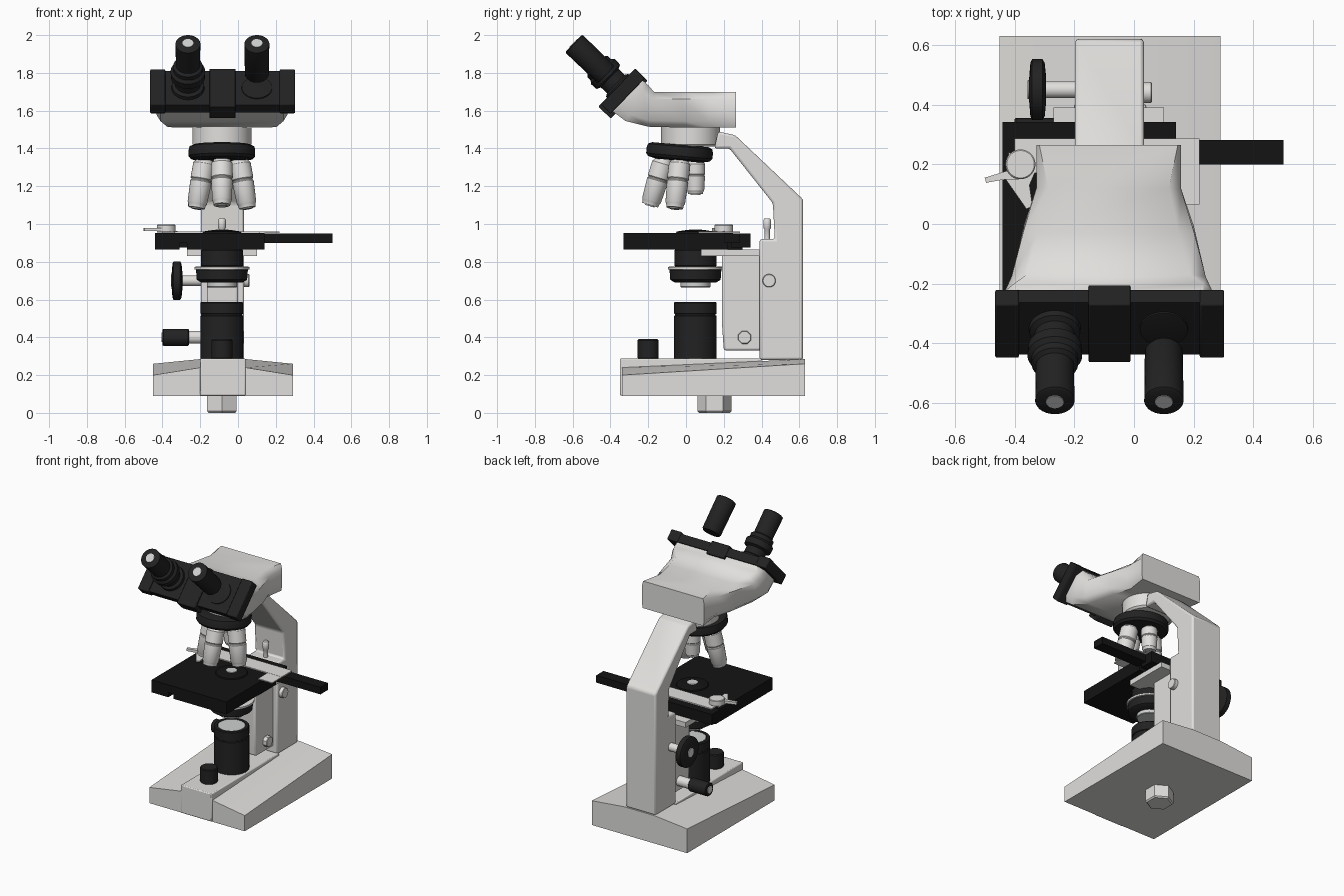
import bpy, math
from mathutils import Vector, Matrix

if "Cube" in bpy.data.objects:
    bpy.data.objects.remove(bpy.data.objects["Cube"])

CX = -0.085          # optical axis in x
CY = 0.05            # optical axis in y
UP, LEFT, RIGHT = (0, 0, 1), (1, 0, 0), (-1, 0, 0)


def material(name, r, g, b):
    m = bpy.data.materials.new(name)
    m.use_nodes = True
    m.diffuse_color = (r, g, b, 1)
    m.node_tree.nodes["Principled BSDF"].inputs["Base Color"].default_value = (r, g, b, 1)
    return m


WHITE = material("enamel_white", 0.75, 0.74, 0.72)
BLACK = material("rubber_black", 0.016, 0.016, 0.016)
DARK = material("stage_black", 0.007, 0.007, 0.007)
GLASS = material("lens_grey", 0.62, 0.63, 0.63)


def loft(name, rings, mat, matrix=None, bevel=0, angle=35):
    """Skin equal-length closed rings and cap both ends."""
    n = len(rings[0])
    verts = [tuple(p) for r in rings for p in r]
    faces = [(k * n + i, k * n + (i + 1) % n, (k + 1) * n + (i + 1) % n, (k + 1) * n + i)
             for k in range(len(rings) - 1) for i in range(n)]
    last = (len(rings) - 1) * n
    faces += [tuple(reversed(range(n))), tuple(range(last, last + n))]
    me = bpy.data.meshes.new(name)
    me.from_pydata(verts, [], faces)
    me.materials.append(mat)
    me.shade_smooth()
    me.set_sharp_from_angle(angle=math.radians(angle))
    ob = bpy.data.objects.new(name, me)
    bpy.context.scene.collection.objects.link(ob)
    if matrix:
        ob.matrix_world = matrix
    if bevel:
        b = ob.modifiers.new("bevel", 'BEVEL')
        b.width, b.segments, b.limit_method = bevel, 2, 'ANGLE'


def box(name, x, y, z, mat, matrix=None, bevel=0):
    rings = [[(x[0], y[0], h), (x[1], y[0], h), (x[1], y[1], h), (x[0], y[1], h)] for h in z]
    loft(name, rings, mat, matrix, bevel)


def lathe(name, profile, pos, axis, mat, sides=32):
    """Turn (radius, height) points about an axis through pos."""
    turn = math.tau / sides
    rings = [[(r * math.cos(turn * (i + .5)), r * math.sin(turn * (i + .5)), h)
              for i in range(sides)] for r, h in profile]
    mx = Matrix.Translation(pos) @ Vector(axis).to_track_quat('Z', 'Y').to_matrix().to_4x4()
    loft(name, rings, mat, mx)


def rod(name, r, length, pos, axis, mat, sides=32):
    c = min(r, length) * 0.1
    lathe(name, [(r - c, 0), (r, c), (r, length - c), (r - c, length)], pos, axis, mat, sides)


def side_profile(name, pts, x, mat, bevel):
    loft(name, [[(h, y, z) for y, z in pts] for h in x], mat, None, bevel)


# base: sloping wings around a raised spine, on a hexagonal foot
def base_ring(y, inner, outer):
    return [(-.45, y, .09), (.29, y, .09), (.29, y, outer), (.04, y, inner),
            (-.2, y, inner), (-.45, y, outer)]


loft("base", [base_ring(.63, .285, .26), base_ring(-.34, .24, .2)], WHITE)
box("base_spine", (-.2, .04), (-.35, .4), (.092, .288), WHITE, bevel=.006)
rod("foot", .09, .1, (CX, .15, 0), UP, WHITE, 6)

# arm
side_profile("arm", [(.39, .28), (.62, .28), (.62, 1.13), (.26, 1.47), (.17, 1.49),
                     (.15, 1.4), (.23, 1.4), (.46, 1.11), (.47, .92), (.39, .92)],
             (-.197, .033), WHITE, .012)
lathe("arm_pin", [(.014, 0), (.014, .05), (.021, .06), (.021, .1), (.015, .11)],
      (CX, .43, .92), UP, WHITE, 16)

# stage carrier and bracket
side_profile("stage_carrier", [(.2, .33), (.4, .33), (.4, .86), (.19, .86), (.19, .48)],
             (-.165, 0), WHITE, .012)
box("stage_bracket", (-.27, .1), (.08, .39), (.83, .866), WHITE)

# focus controls
rod("focus_shaft", .028, .13, (-.18, .45, .7), RIGHT, WHITE)
lathe("focus_knob", [(.05, 0), (.09, .004), (.103, .012), (.103, .046), (.09, .052), (.04, .056)],
      (-.295, .45, .7), RIGHT, BLACK)
rod("focus_knob_cap", .032, .008, (-.348, .45, .7), RIGHT, WHITE)
rod("focus_shaft_end", .035, .035, (.025, .44, .7), LEFT, WHITE)
rod("carrier_shaft", .034, .12, (-.15, .31, .4), RIGHT, WHITE)
rod("carrier_knob", .045, .14, (-.26, .31, .4), RIGHT, BLACK)
rod("carrier_knob_cap", .025, .006, (-.398, .31, .4), RIGHT, WHITE)
rod("carrier_nut", .037, .035, (-.005, .31, .4), LEFT, WHITE, 8)

# stage
box("stage_top", (-.44, .14), (-.33, .25), (.9, .953), DARK)
box("stage_underside", (-.27, .14), (-.33, .22), (.866, .9), DARK)
box("stage_side_rim", (-.44, -.31), (-.33, .3), (.866, .9), DARK)
box("stage_rear_rail", (-.44, .14), (.24, .342), (.875, .95), DARK)
lathe("stage_disc", [(.105, 0), (.1, .01), (.05, .018)], (CX, CY, .95), UP, DARK)
rod("stage_lens", .035, .006, (CX, CY, .966), UP, GLASS)

# slide holder
box("slide_plate", (-.4, .22), (.17, .287), (.952, .96), WHITE)
box("slide_plate_arm", (.11, .22), (.065, .18), (.952, .959), WHITE)
box("slide_rail", (.14, .5), (.2, .282), (.9, .95), DARK)
clip = [(-.43, .15), (-.36, .05), (-.34, .06), (-.35, .13), (-.32, .2), (-.42, .24)]
loft("slide_clip", [[(x, y, z) for x, y in clip] for z in (.955, .963)], WHITE)
rod("clip_screw", .05, .04, (-.38, .2, .957), UP, WHITE)
lever = [(-.38, .15), (-.42, .18), (-.5, .155), (-.495, .138), (-.44, .148)]
loft("clip_lever", [[(x, y, z) for x, y in lever] for z in (.962, .98)], WHITE)

# condenser under the stage
rod("condenser_body", .112, .1, (CX, CY, .77), UP, BLACK)
lathe("condenser_ring", [(.13, 0), (.146, .005), (.146, .018), (.13, .02)],
      (CX, CY, .755), UP, WHITE)
lathe("condenser_iris", [(.11, 0), (.134, .015), (.138, .068)], (CX, CY, .69), UP, BLACK)
rod("condenser_lens", .08, .03, (CX, CY, .665), UP, GLASS)

# lamp housing and dimmer
lathe("lamp_housing", [(.113, 0), (.113, .225), (.108, .228), (.108, .235), (.113, .238),
                       (.113, .295), (.108, .3), (.092, .3), (.088, .29)],
      (CX, CY, .288), UP, BLACK)
rod("lamp_lens", .088, .01, (CX, CY, .576), UP, GLASS)
rod("dimmer_knob", .056, .105, (CX, -.2, .285), UP, BLACK)

# nosepiece
rod("nosepiece_mount", .157, .12, (CX, .025, 1.41), UP, WHITE)
lathe("nosepiece_ring", [(.15, 0), (.172, .01), (.177, .03), (.177, .06), (.165, .075), (.12, .085)],
      (CX, -.03, 1.42), (0, -.09, -1), BLACK)


# objectives: three long ones fanned out, one short one on the axis
def objective(name, top, bottom, size=1):
    top, bottom = Vector(top), Vector(bottom)
    k = (bottom - top).length
    prof = [(.04, 0), (.045, .06), (.057, .12), (.058, .42), (.053, .44), (.053, .46),
            (.057, .48), (.052, .9), (.048, .92), (.044, 1)]
    lathe(name, [(r * size, h * k) for r, h in prof], top, bottom - top, WHITE, 24)
    rod(name + "_lens", .026, .006, bottom, bottom - top, GLASS, 16)


objective("front_objective", (CX, -.115, 1.35), (CX, -.19, 1.1))
for side, tag in ((-1, "right"), (1, "left")):
    objective(tag + "_objective", (CX + side * .09, -.03, 1.35), (CX + side * .135, -.06, 1.085))
objective("rear_objective", (CX, CY, 1.34), (CX, CY, 1.16), .9)


# head: chamfered sections flaring forward, then tilting up
def head_ring(hw, top, bottom, c):
    (yt, zt), (yb, zb) = top, bottom
    half = [(hw - c * .7, 1), (hw, .82), (hw, .2), (hw - c, 0)]
    outline = half + [(-w, t) for w, t in reversed(half)]
    return [(CX + w, yt + (yb - yt) * t, zt + (zb - zt) * t) for w, t in outline]


loft("head", [head_ring(.242, (.265, 1.70), (.265, 1.51), .01),
              head_ring(.242, (.12, 1.70), (.12, 1.51), .04),
              head_ring(.285, (-.03, 1.70), (0, 1.51), .05),
              head_ring(.325, (-.17, 1.70), (-.2, 1.515), .05),
              head_ring(.347, (-.2, 1.735), (-.32, 1.545), .03),
              head_ring(.347, (-.24, 1.77), (-.4, 1.605), .03)], WHITE, angle=45)

# eyepiece panel, in a tilted frame whose z points out along the eyepieces
frame = Matrix.Translation((0, -.35, 1.72)) @ Matrix.Rotation(math.radians(46), 4, 'X')
outward = frame.to_3x3() @ Vector((0, 0, 1))
box("eyepiece_panel", (-.4, .23), (-.125, .125), (-.058, 0), BLACK, frame)
for name, x in (("right_panel_end", (-.465, -.385)), ("left_panel_end", (.22, .302))):
    box(name, x, (-.132, .128), (-.06, .012), BLACK, frame, .006)
box("panel_clip", (-.152, -.012), (-.15, .13), (-.078, .014), BLACK, frame, .005)

# eyepieces
lathe("right_eyepiece", [(.088, -.01), (.085, .02), (.068, .03), (.068, .075), (.09, .085),
                         (.092, .125), (.078, .14), (.078, .165), (.064, .175), (.066, .335), (.058, .34)],
      frame @ Vector((-.265, 0, 0)), outward, BLACK)
lathe("left_eyepiece", [(.058, .1), (.064, .11), (.066, .335), (.058, .34)],
      frame @ Vector((.1, 0, 0)), outward, BLACK)
lathe("left_eyepiece_socket", [(.082, -.01), (.08, .006), (.07, .008)],
      frame @ Vector((.1, 0, 0)), outward, BLACK)
for name, x in (("right_eye_lens", -.265), ("left_eye_lens", .1)):
    rod(name, .03, .006, frame @ Vector((x, 0, .337)), outward, GLASS, 24)
